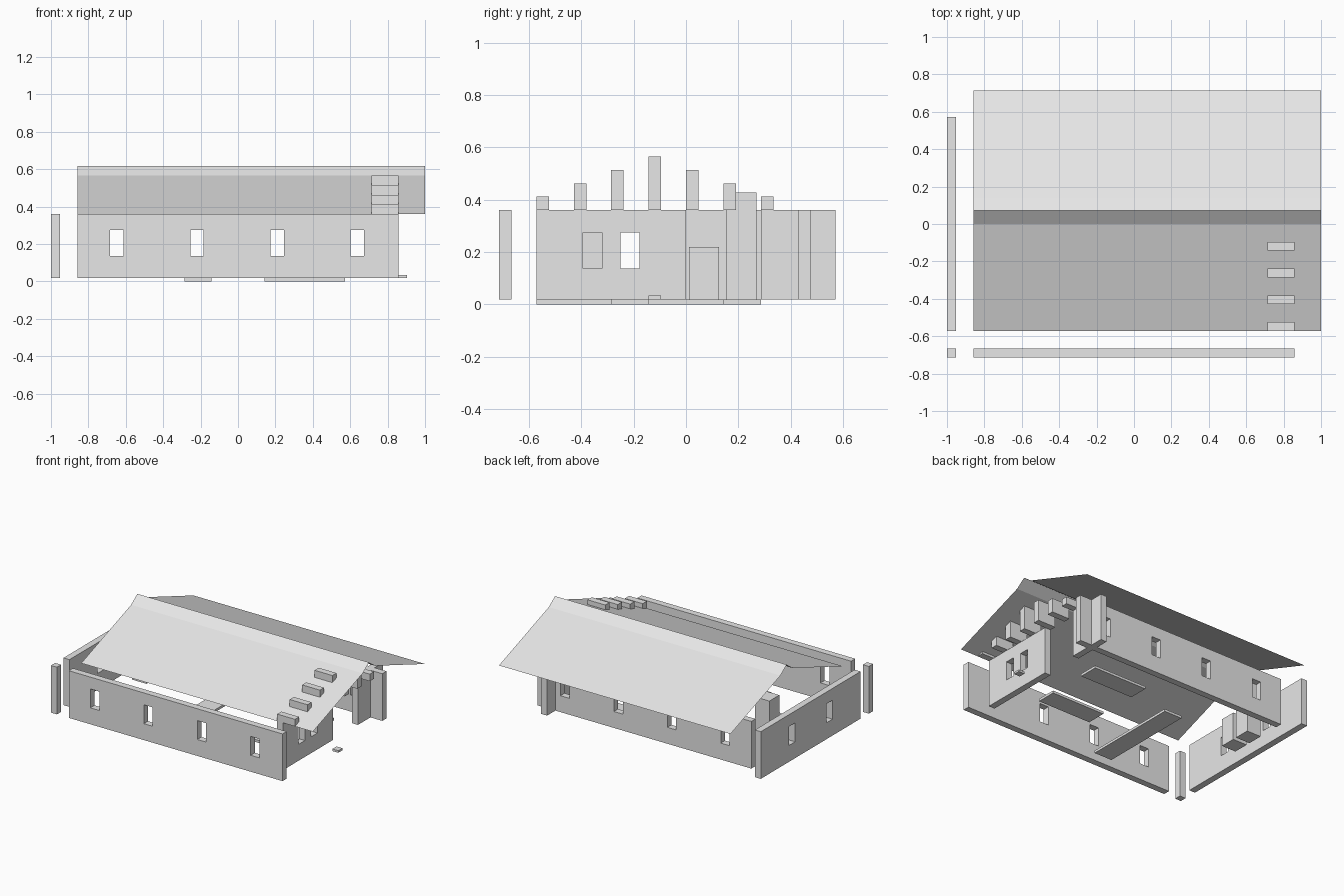
import bpy
import bmesh
from mathutils import Vector

if "Cube" in bpy.data.objects:
    bpy.data.objects.remove(bpy.data.objects["Cube"])

U = 1 / 7            # building module
T = U / 3            # wall thickness
Z0, Z1 = 0.018, 0.36  # wall foot and wall top
SILL, HEAD = 0.137, 0.274
WIN = U / 2          # window width

grey = bpy.data.materials.new("light grey")
grey.diffuse_color = (0.8, 0.8, 0.8, 1)
grey.use_nodes = True
grey.node_tree.nodes["Principled BSDF"].inputs["Base Color"].default_value = grey.diffuse_color


def finish(bm, name):
    mesh = bpy.data.meshes.new(name)
    bm.to_mesh(mesh)
    bm.free()
    mesh.materials.append(grey)
    obj = bpy.data.objects.new(name, mesh)
    bpy.context.collection.objects.link(obj)
    return obj


def box(name, x, y, z):
    """Box from (min, max) pairs."""
    bm = bmesh.new()
    bmesh.ops.create_cube(bm, size=1)
    for v in bm.verts:
        v.co = Vector([(lo + hi) / 2 + c * (hi - lo)
                       for c, (lo, hi) in zip(v.co, (x, y, z))])
    return finish(bm, name)


def wall(name, axis, start, end, side, windows):
    """Wall along 'x' or 'y' from start to end; side is its lower face,
    windows are the centres of real openings."""
    cuts = sorted([start, end] + [c + s * WIN / 2 for c in windows for s in (-1, 1)])
    levels = [Z0, SILL, HEAD, Z1]
    bm = bmesh.new()

    def place(a, z):
        return (a, side, z) if axis == 'x' else (side, a, z)

    grid = [[bm.verts.new(place(a, z)) for z in levels] for a in cuts]
    for i in range(len(cuts) - 1):
        for j in range(3):
            if i % 2 == 1 and j == 1:
                continue  # window opening
            bm.faces.new((grid[i][j], grid[i + 1][j],
                          grid[i + 1][j + 1], grid[i][j + 1]))
    new = bmesh.ops.extrude_face_region(bm, geom=bm.faces[:])["geom"]
    shift = (0, T, 0) if axis == 'x' else (T, 0, 0)
    bmesh.ops.translate(bm, vec=shift,
                        verts=[g for g in new if isinstance(g, bmesh.types.BMVert)])
    bmesh.ops.recalc_face_normals(bm, faces=bm.faces[:])
    return finish(bm, name)


# Outer walls with windows
long_windows = [-0.648 + 3 * U * i for i in range(4)]
wall("front_wall", 'x', -6 * U, 6 * U, -5 * U, long_windows)
wall("back_wall", 'x', -6 * U, 6 * U, 3 * U, long_windows)
wall("left_wall", 'y', -4 * U, 4 * U, -7 * U, [-1.5 * U, 1.5 * U])
wall("right_wall_front", 'y', -4 * U, 0, 5 * U, [-2.5 * U, -1.5 * U])
box("right_wall_back", (5 * U, 5 * U + T), (2 * U, 4 * U), (Z0, Z1))
box("corner_post", (-7 * U, -7 * U + T), (-5 * U, -5 * U + T), (Z0, Z1))

# Stepped gable blocks
for i, rise in enumerate((1, 2, 3, 4, 3, 2, 1)):
    y = (i - 4) * U
    box(f"gable_block_{i + 1}", (5 * U, 6 * U), (y, y + T),
        (Z1, Z1 + rise * 0.0513))

# Roof sheet with a steeper ridge
profile = [(-4 * U, Z1), (0, 0.565), (U / 2, 0.617), (U, 0.565), (5 * U, Z1)]
bm = bmesh.new()
rows = [[bm.verts.new((x, y, z)) for x in (-6 * U, 7 * U)] for y, z in profile]
for a, b in zip(rows, rows[1:]):
    bm.faces.new((a[0], a[1], b[1], b[0]))
finish(bm, "roof")

# Thin floor slabs and the door handle block
box("floor_slab_long", (-2 * U, -U), (-4 * U, U), (0, Z0))
box("floor_slab_front", (U, 4 * U), (-2 * U, -U), (0, Z0))
box("floor_slab_back", (U, 4 * U), (U, 2 * U), (0, Z0))
box("small_step", (6 * U, 6 * U + T), (-U, -U + T), (Z0, 0.033))

# Cabinets standing by the left wall
box("low_cabinet", (-0.857, -0.743), (0.012, 0.126), (Z0, 0.22))
box("tall_cabinet", (-0.857, -0.743), (0.155, 0.269), (Z0, 0.428))
